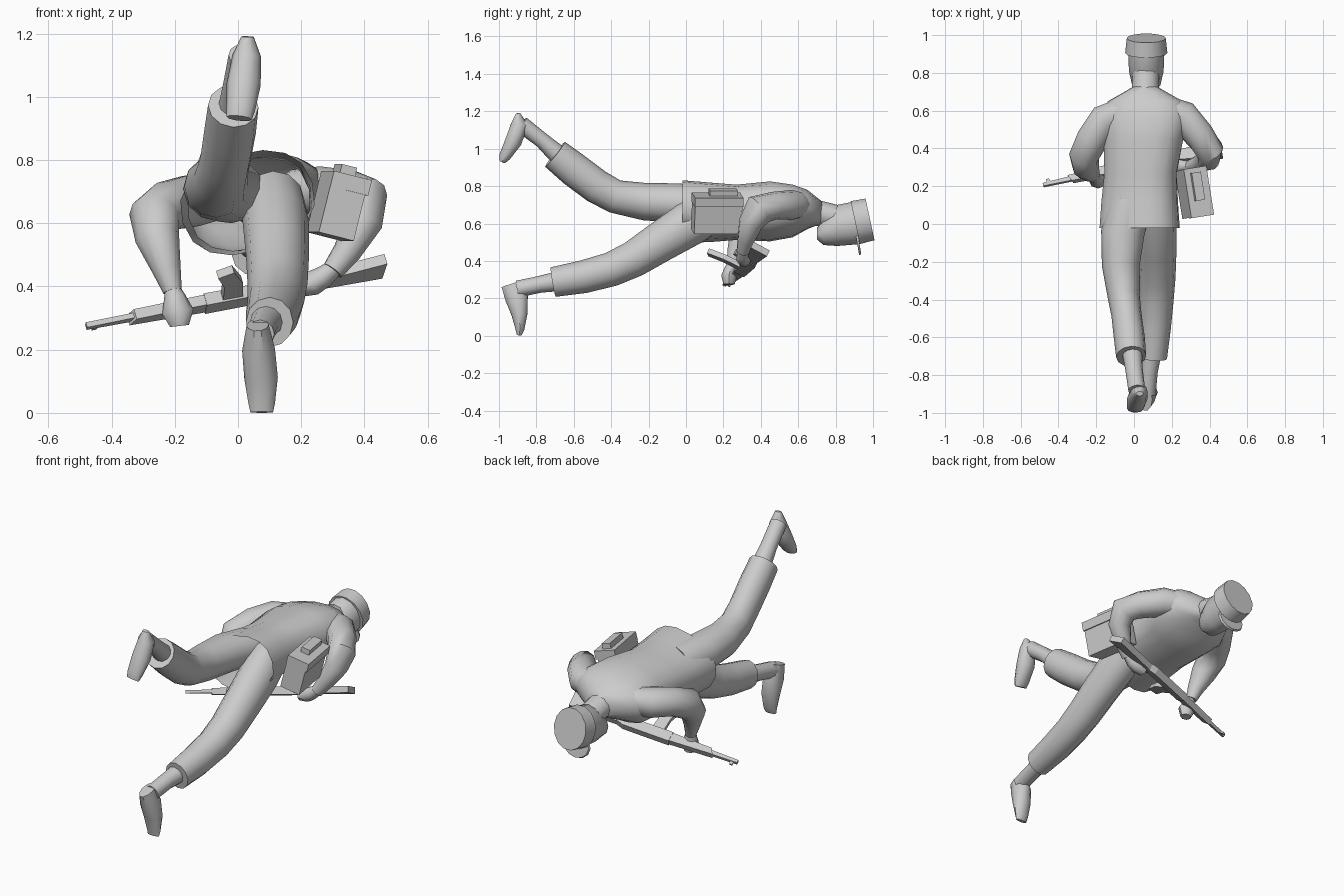
import bpy, bmesh, math
from mathutils import Vector, Matrix

mat = bpy.data.materials.new("plain grey")
mat.diffuse_color = (0.6, 0.6, 0.6, 1)


def finish(name, bm, smooth=40):
    bmesh.ops.recalc_face_normals(bm, faces=bm.faces[:])
    me = bpy.data.meshes.new(name)
    bm.to_mesh(me)
    bm.free()
    me.materials.append(mat)
    ob = bpy.data.objects.new(name, me)
    bpy.context.collection.objects.link(ob)
    if smooth:
        bpy.ops.object.select_all(action='DESELECT')
        ob.select_set(True)
        bpy.context.view_layer.objects.active = ob
        bpy.ops.object.shade_smooth_by_angle(angle=math.radians(smooth))
    return ob


def tube(name, pts, n=12, rolls=None, open_start=False, axis=None, power=1.0, smooth=45):
    """Loft elliptical rings (x, y, z, half width, half depth) along a path."""
    bm = bmesh.new()
    c = [Vector(p[:3]) for p in pts]
    rings = []
    for i, p in enumerate(pts):
        ds = [(c[j + 1] - c[j]).normalized() for j in (i - 1, i) if 0 <= j < len(c) - 1]
        t = Vector(axis) if axis else sum(ds, Vector()).normalized()
        s = Vector((1, 0, 0))
        s = (s - t * s.dot(t)).normalized()
        if rolls:
            s = Matrix.Rotation(math.radians(rolls[i]), 3, t) @ s
        u = t.cross(s)
        ring = []
        for k in range(n):
            a = 2 * math.pi * k / n
            ca, sa = math.cos(a), math.sin(a)
            ca = math.copysign(abs(ca) ** power, ca)
            sa = math.copysign(abs(sa) ** power, sa)
            ring.append(bm.verts.new(c[i] + s * p[3] * ca + u * p[4] * sa))
        rings.append(ring)
    for r, q in zip(rings, rings[1:]):
        for k in range(n):
            bm.faces.new((r[k], r[(k + 1) % n], q[(k + 1) % n], q[k]))
    if not open_start:
        bm.faces.new(rings[0])
    bm.faces.new(rings[-1])
    return finish(name, bm, smooth)


def box(name, centre, size, rot):
    bm = bmesh.new()
    bmesh.ops.create_cube(bm, size=1)
    bm.transform(Matrix.Translation(centre) @ rot @ Matrix.Diagonal((*size, 1)))
    return finish(name, bm, 0)


# jacket, open at the hem, rolled so that the +x side is higher
tube("jacket", [(0.03, -0.02, 0.665, 0.215, 0.155), (0.03, 0.12, 0.66, 0.205, 0.15),
                (0.035, 0.27, 0.66, 0.195, 0.14), (0.05, 0.45, 0.665, 0.215, 0.155),
                (0.06, 0.57, 0.667, 0.235, 0.135), (0.06, 0.65, 0.675, 0.2, 0.1),
                (0.06, 0.70, 0.665, 0.11, 0.075), (0.06, 0.73, 0.655, 0.06, 0.06)],
     n=16, rolls=[-17, -16, -14, -11, -9, -8, -5, 0], open_start=True, axis=(0, 1, 0), power=0.85)

# neck, head and cap
tube("neck", [(0.06, 0.66, 0.665, 0.075, 0.07), (0.062, 0.80, 0.635, 0.07, 0.065)])
tube("head", [(0.065, 0.70, 0.545, 0.045, 0.03), (0.065, 0.735, 0.56, 0.075, 0.075),
              (0.065, 0.81, 0.59, 0.092, 0.11), (0.065, 0.93, 0.607, 0.096, 0.117)], axis=(0, 1, 0))
tube("cap", [(0.065, 0.905, 0.605, 0.112, 0.12), (0.065, 0.984, 0.622, 0.103, 0.117)], n=14, smooth=35)
tube("cap_peak", [(0.065, 0.914, 0.50, 0.085, 0.07), (0.065, 0.926, 0.502, 0.08, 0.066)], smooth=35)

# trousers: raised leg and lowered leg
tube("raised_trouser", [(-0.02, 0.12, 0.70, 0.11, 0.10), (-0.06, -0.05, 0.71, 0.115, 0.105),
                        (-0.07, -0.22, 0.717, 0.10, 0.10), (-0.055, -0.38, 0.745, 0.085, 0.09),
                        (-0.04, -0.48, 0.80, 0.08, 0.092), (-0.025, -0.60, 0.89, 0.082, 0.092),
                        (-0.015, -0.70, 0.97, 0.08, 0.085)])
tube("lowered_trouser", [(0.11, 0.14, 0.67, 0.10, 0.11), (0.12, 0.02, 0.60, 0.105, 0.12),
                         (0.125, -0.14, 0.50, 0.10, 0.108), (0.125, -0.28, 0.41, 0.095, 0.098),
                         (0.12, -0.40, 0.355, 0.09, 0.092), (0.11, -0.55, 0.315, 0.085, 0.088),
                         (0.10, -0.71, 0.287, 0.075, 0.08)])

# shins and bare shoes
tube("raised_shin", [(-0.012, -0.66, 0.945, 0.055, 0.055), (0.0, -0.77, 1.045, 0.046, 0.042),
                     (0.015, -0.88, 1.13, 0.045, 0.045)])
tube("raised_shoe", [(0.03, -0.898, 1.19, 0.02, 0.012), (0.028, -0.89, 1.13, 0.045, 0.048),
                     (0.018, -0.922, 1.04, 0.054, 0.047), (0.008, -0.968, 0.96, 0.046, 0.033),
                     (0.004, -0.982, 0.932, 0.04, 0.018)], n=10)
tube("lowered_shin", [(0.095, -0.66, 0.295, 0.055, 0.055), (0.08, -0.78, 0.275, 0.046, 0.045),
                      (0.07, -0.90, 0.25, 0.045, 0.045)])
tube("lowered_shoe", [(0.062, -0.93, 0.278, 0.035, 0.062), (0.065, -0.905, 0.20, 0.052, 0.064),
                      (0.073, -0.89, 0.11, 0.053, 0.044), (0.075, -0.888, 0.03, 0.042, 0.024),
                      (0.075, -0.892, 0.002, 0.036, 0.013)], n=10)

# sleeves, wrists and hands
tube("left_sleeve", [(-0.06, 0.60, 0.68, 0.07, 0.07), (-0.15, 0.55, 0.67, 0.09, 0.085),
                     (-0.22, 0.45, 0.655, 0.085, 0.08), (-0.265, 0.36, 0.62, 0.08, 0.085),
                     (-0.255, 0.30, 0.55, 0.07, 0.07), (-0.225, 0.265, 0.45, 0.045, 0.045),
                     (-0.207, 0.25, 0.385, 0.03, 0.032)])
tube("left_hand", [(-0.208, 0.25, 0.40, 0.022, 0.025), (-0.20, 0.24, 0.365, 0.035, 0.03),
                   (-0.19, 0.23, 0.32, 0.05, 0.042), (-0.185, 0.23, 0.275, 0.03, 0.03)], n=8)
tube("right_sleeve", [(0.17, 0.61, 0.70, 0.07, 0.07), (0.26, 0.57, 0.70, 0.085, 0.08),
                      (0.345, 0.47, 0.695, 0.08, 0.075), (0.40, 0.39, 0.675, 0.075, 0.085),
                      (0.395, 0.345, 0.60, 0.062, 0.065), (0.345, 0.32, 0.51, 0.045, 0.045),
                      (0.30, 0.305, 0.45, 0.035, 0.035)])
tube("right_hand", [(0.32, 0.31, 0.47, 0.025, 0.025), (0.27, 0.305, 0.43, 0.035, 0.033),
                    (0.235, 0.31, 0.41, 0.04, 0.042), (0.19, 0.31, 0.39, 0.025, 0.03)], n=8)

# side pouch with flap block
tilt = Matrix.Rotation(math.radians(9), 4, 'Z') @ Matrix.Rotation(math.radians(14), 4, 'Y')
hub = Vector((0.315, 0.165, 0.655))
box("pouch", hub, (0.115, 0.255, 0.2), tilt)
box("pouch_block", hub + tilt @ Vector((0, 0.03, 0.11)), (0.05, 0.15, 0.04), tilt)
box("pouch_lid", hub + tilt @ Vector((0.005, 0, 0.075)), (0.125, 0.262, 0.05), tilt)

# rifle: profiles in its own plane, u along the barrel and v towards the magazine
U = Vector((0.94, 0.21, 0.18)).normalized()
V = Vector((0, -0.9, 0.43))
V = (V - U * V.dot(U)).normalized()
W = U.cross(V)
MID = Vector((-0.01, 0.31, 0.365))


def rifle_part(name, profile, half):
    bm = bmesh.new()
    a, b = [[bm.verts.new(MID + U * u + V * v + W * w) for u, v in profile] for w in (-half, half)]
    bm.faces.new(a)
    bm.faces.new(b[::-1])
    for i in range(len(a)):
        j = (i + 1) % len(a)
        bm.faces.new((a[i], b[i], b[j], a[j]))
    finish(name, bm, 0)


rifle_part("barrel", [(-0.49, -0.01), (-0.30, -0.015), (-0.30, 0.012), (-0.49, 0.008)], 0.009)
rifle_part("front_sight", [(-0.47, -0.03), (-0.455, -0.03), (-0.44, 0), (-0.47, 0)], 0.005)
rifle_part("fore_end", [(-0.35, -0.018), (-0.08, -0.03), (-0.08, 0.026), (-0.33, 0.018)], 0.018)
rifle_part("receiver", [(-0.10, -0.034), (0.17, -0.034), (0.21, -0.02), (0.21, 0.026), (-0.10, 0.028)], 0.021)
rifle_part("magazine", [(-0.045, 0.02), (0.02, 0.02), (0.01, 0.12), (-0.03, 0.21), (-0.08, 0.19),
                        (-0.05, 0.11)], 0.014)
rifle_part("grip", [(0.15, 0.02), (0.19, 0.02), (0.225, 0.10), (0.19, 0.105)], 0.015)
rifle_part("stock", [(0.19, -0.02), (0.485, -0.03), (0.49, 0.07), (0.19, 0.024)], 0.018)
